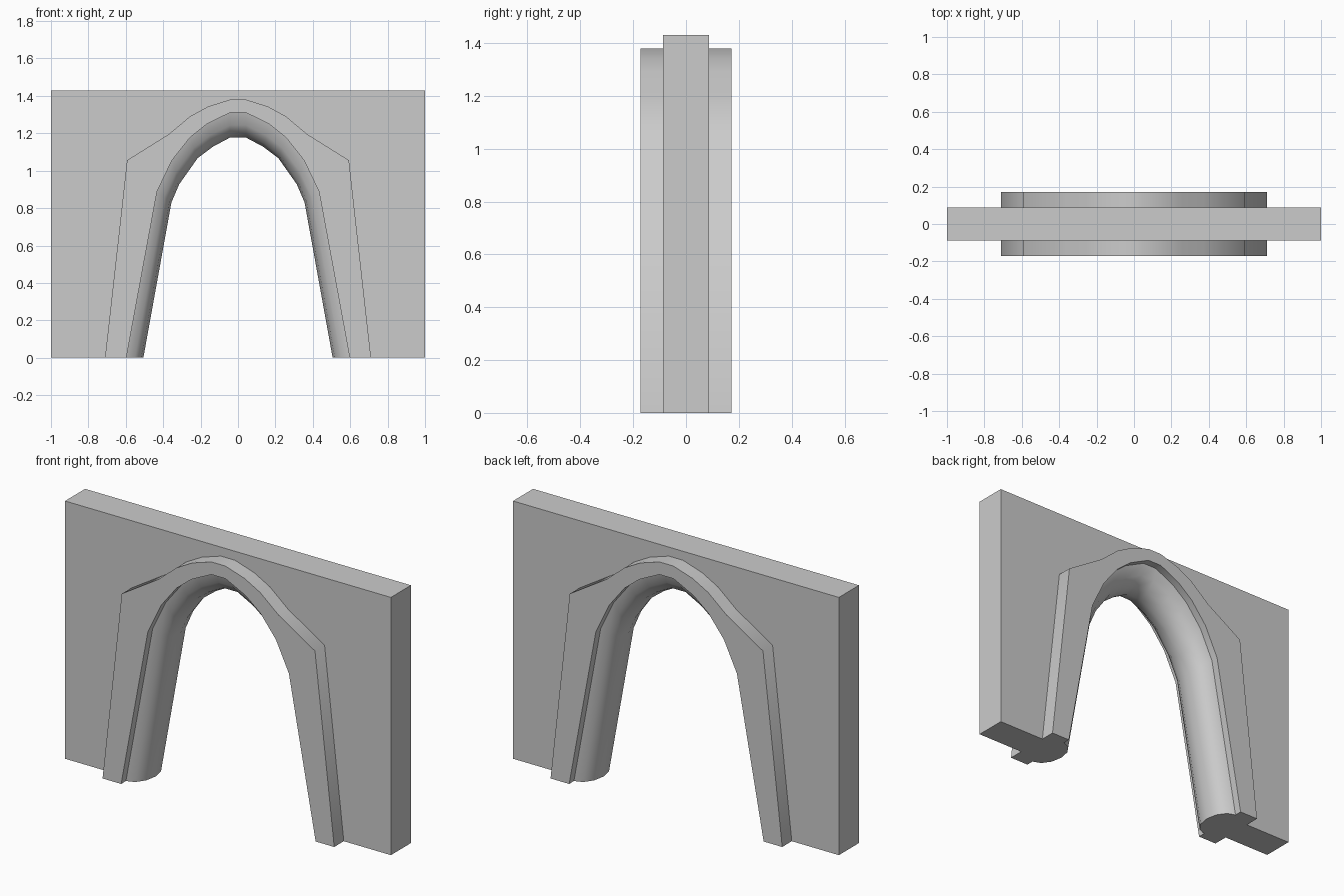
import bpy, bmesh, math

if "Cube" in bpy.data.objects:
    bpy.data.objects.remove(bpy.data.objects["Cube"])

WALL_Y, TRIM_Y, ROLL_Y = 0.088, 0.172, 0.13   # half depths

# Right half of the arch, foot to crown: wall border, trim outside,
# trim inside, innermost line of the rounded lining (all x, z)
half = [
    ((1.0, 0.0),    (0.711, 0.0),   (0.597, 0.0),   (0.506, 0.0)),
    ((1.0, 1.43),   (0.593, 1.056), (0.433, 0.888), (0.356, 0.830)),
    ((0.37, 1.43),  (0.37, 1.195),  (0.353, 1.055), (0.314, 0.928)),
    ((0.257, 1.43), (0.257, 1.29),  (0.257, 1.177), (0.216, 1.067)),
    ((0.16, 1.43),  (0.16, 1.343),  (0.166, 1.25),  (0.135, 1.128)),
    ((0.043, 1.43), (0.043, 1.38),  (0.043, 1.31),  (0.043, 1.177)),
]
stations = half + [tuple((-x, z) for x, z in s) for s in reversed(half)]


def section(border, outer, inner, lip):
    """Closed cross-section through wall, trim and half-round lining."""
    pts = [(border, -WALL_Y), (outer, -WALL_Y), (outer, -TRIM_Y), (inner, -TRIM_Y)]
    for k in range(7):
        a = math.pi * k / 6
        d = math.sin(a)
        p = (inner[0] + (lip[0] - inner[0]) * d, inner[1] + (lip[1] - inner[1]) * d)
        pts.append((p, -ROLL_Y * math.cos(a)))
    pts += [(inner, TRIM_Y), (outer, TRIM_Y), (outer, WALL_Y), (border, WALL_Y)]
    return [(p[0], y, p[1]) for p, y in pts]


# Loft the sections from one foot over the crown to the other
bm = bmesh.new()
rings = [[bm.verts.new(c) for c in section(*s)] for s in stations]
n = len(rings[0])
for a, b in zip(rings, rings[1:]):
    for i in range(n):
        j = (i + 1) % n
        bm.faces.new((a[i], a[j], b[j], b[i]))

# Flat soles of the two feet
bm.faces.new(rings[0])
bm.faces.new(rings[-1])
bmesh.ops.recalc_face_normals(bm, faces=bm.faces)

mesh = bpy.data.meshes.new("arched_wall")
bm.to_mesh(mesh)
bm.free()
wall = bpy.data.objects.new("arched_wall", mesh)
bpy.context.collection.objects.link(wall)
bpy.context.view_layer.objects.active = wall
wall.select_set(True)
bpy.ops.object.shade_smooth_by_angle(angle=math.radians(58))
